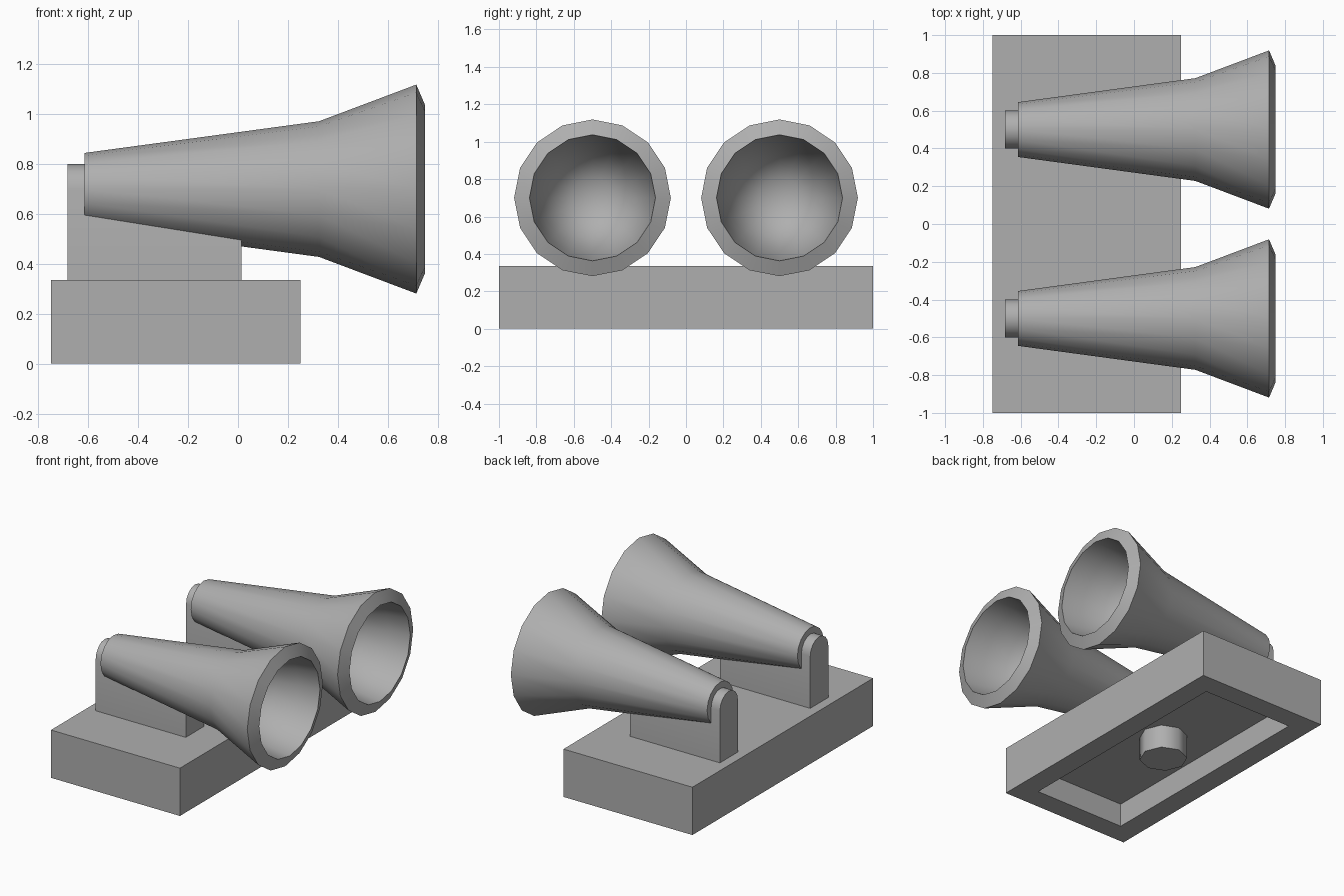
import bpy, bmesh
from math import radians, pi, sin, cos
from mathutils import Vector

if "Cube" in bpy.data.objects:
    bpy.data.objects.remove(bpy.data.objects["Cube"])

# Dark grey plastic
grey = bpy.data.materials.new("dark_grey")
grey.diffuse_color = (0.43, 0.43, 0.43, 1)
grey.use_nodes = True
grey.node_tree.nodes["Principled BSDF"].inputs["Base Color"].default_value = grey.diffuse_color


def finish(bm, name, angle=30):
    bmesh.ops.remove_doubles(bm, verts=bm.verts, dist=1e-4)
    bmesh.ops.recalc_face_normals(bm, faces=bm.faces)
    mesh = bpy.data.meshes.new(name)
    bm.to_mesh(mesh)
    bm.free()
    mesh.materials.append(grey)
    mesh.shade_smooth()
    mesh.set_sharp_from_angle(angle=radians(angle))
    obj = bpy.data.objects.new(name, mesh)
    bpy.context.collection.objects.link(obj)
    return obj


def prism(name, points, offset, angle=30):
    """Extrude a closed outline along an offset."""
    bm = bmesh.new()
    face = bm.faces.new([bm.verts.new(p) for p in points])
    new = bmesh.ops.extrude_face_region(bm, geom=[face], use_keep_orig=True)
    moved = [v for v in new["geom"] if isinstance(v, bmesh.types.BMVert)]
    bmesh.ops.translate(bm, verts=moved, vec=offset)
    return finish(bm, name, angle)


def revolve_x(name, profile, y, z, sides=16):
    """Turn an (x, radius) profile around a line parallel to x."""
    bm = bmesh.new()
    verts = [bm.verts.new((x, y, z + r)) for x, r in profile]
    edges = [bm.edges.new(pair) for pair in zip(verts, verts[1:])]
    bmesh.ops.spin(bm, geom=verts + edges, cent=(0, y, z), axis=(1, 0, 0),
                   angle=2 * pi, steps=sides)
    return finish(bm, name)


# Base block, hollow underneath
bm = bmesh.new()
bmesh.ops.create_cube(bm, size=1)
bmesh.ops.scale(bm, vec=(1, 2, 0.335), verts=bm.verts)
bmesh.ops.translate(bm, vec=(-0.25, 0, 0.1675), verts=bm.verts)
bm.normal_update()
bottom = min(bm.faces, key=lambda f: f.calc_center_median().z)
bmesh.ops.inset_region(bm, faces=[bottom], thickness=0.15,
                       use_even_offset=True)
roof = bmesh.ops.extrude_discrete_faces(bm, faces=[bottom])["faces"][0]
bmesh.ops.translate(bm, vec=(0, 0, 0.165), verts=roof.verts)
finish(bm, "base")

# Round post in the hollow
ring = [(-0.25 + 0.155 * cos(i * pi / 4), 0.155 * sin(i * pi / 4), 0)
        for i in range(8)]
prism("underside_post", ring, Vector((0, 0, 0.165)), 50)

# Horn: closed back, flaring body, bevelled lip, smooth bowl inside
HORN = [(-0.615, 0), (-0.615, 0.145), (0.325, 0.272), (0.715, 0.419),
        (0.75, 0.337), (0.60, 0.315), (0.45, 0.27), (0.33, 0.20),
        (0.27, 0.11), (0.25, 0)]
AXIS = 0.70

for side, y in (("front", -0.5), ("back", 0.5)):
    revolve_x(f"{side}_horn", HORN, y, AXIS)
    # Support with a rounded top
    arch = [(-0.683, y + 0.1 * cos(i * pi / 8), AXIS + 0.1 * sin(i * pi / 8))
            for i in range(9)]
    foot = [(-0.683, y - 0.1, 0.335), (-0.683, y + 0.1, 0.335)]
    prism(f"{side}_support", arch + foot, Vector((0.698, 0, 0)))
